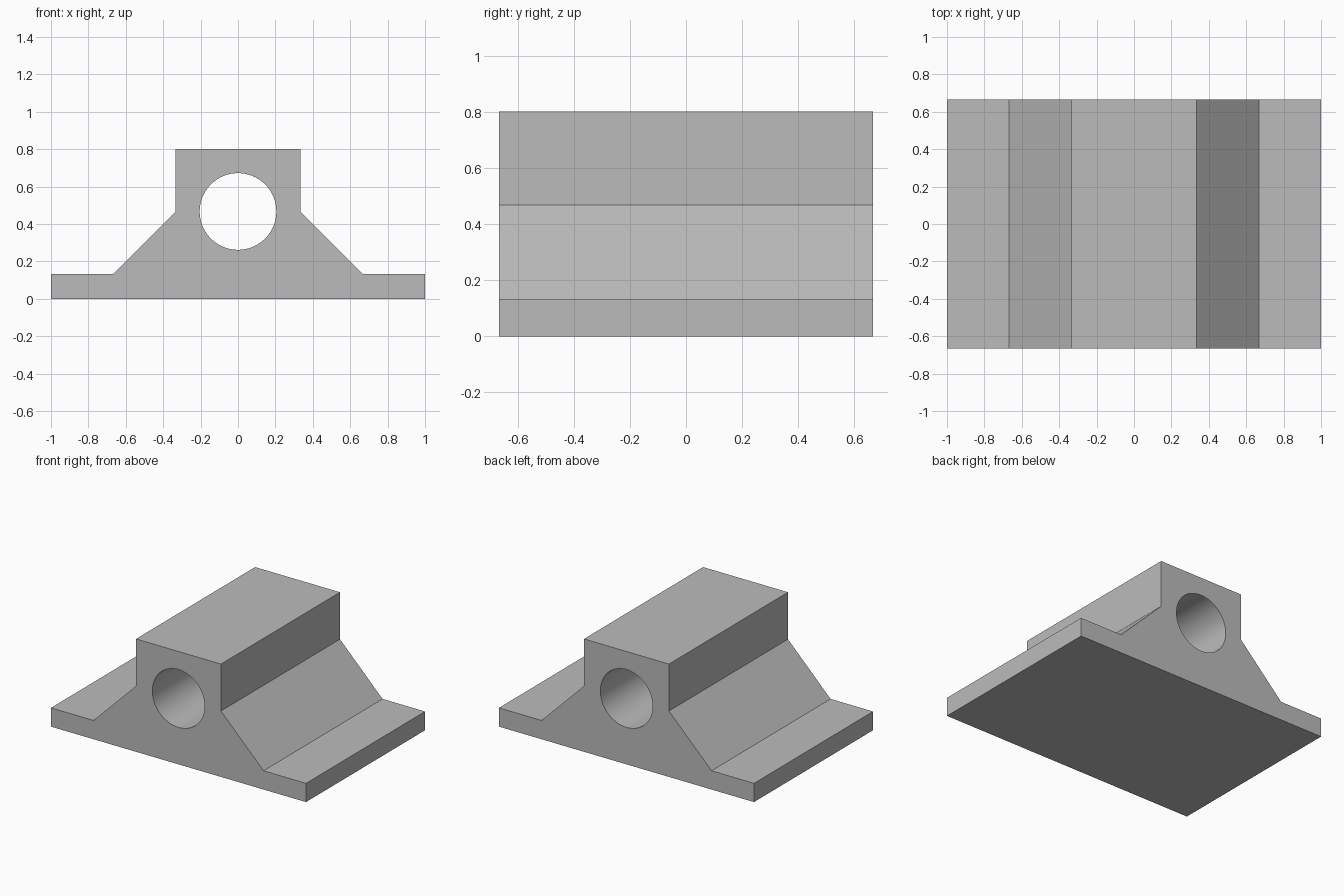
import bpy
import bmesh
import math
from mathutils import Vector

cube = bpy.data.objects.get("Cube")
if cube:
    bpy.data.objects.remove(cube, do_unlink=True)

DEPTH = 1.333
BORE_Z, BORE_RADIUS, BORE_SIDES = 0.467, 0.205, 96

# Flat grey finish
grey = bpy.data.materials.new("plain grey")
grey.use_nodes = True
colour = (0.5, 0.5, 0.5, 1)
grey.diffuse_color = colour
grey.node_tree.nodes["Principled BSDF"].inputs["Base Color"].default_value = colour

# Half profile of the block, mirrored across the centre
half = [(1, 0), (1, 0.133), (0.667, 0.133), (0.333, 0.467), (0.333, 0.8)]
outline = half + [(-x, z) for x, z in reversed(half)]

# Round bore through the block
angles = [2 * math.pi * i / BORE_SIDES for i in range(BORE_SIDES)]
bore = [(BORE_RADIUS * math.cos(a), BORE_Z + BORE_RADIUS * math.sin(a)) for a in angles]


def add_loop(bm, points):
    verts = [bm.verts.new((x, -DEPTH / 2, z)) for x, z in points]
    return [bm.edges.new((v, verts[(i + 1) % len(verts)])) for i, v in enumerate(verts)]


# Fill the profile around the bore, then extrude it front to back
bm = bmesh.new()
edges = add_loop(bm, outline) + add_loop(bm, bore)
bmesh.ops.triangle_fill(bm, edges=edges, use_beauty=True, normal=Vector((0, -1, 0)))
result = bmesh.ops.extrude_face_region(bm, geom=bm.faces[:], use_keep_orig=True)
moved = [g for g in result["geom"] if isinstance(g, bmesh.types.BMVert)]
bmesh.ops.translate(bm, verts=moved, vec=(0, DEPTH, 0))
bmesh.ops.recalc_face_normals(bm, faces=bm.faces[:])

mesh = bpy.data.meshes.new("bearing_block")
bm.to_mesh(mesh)
bm.free()
mesh.materials.append(grey)
block = bpy.data.objects.new("bearing_block", mesh)
bpy.context.collection.objects.link(block)

# Smooth bore, crisp block edges
bpy.ops.object.select_all(action="DESELECT")
block.select_set(True)
bpy.context.view_layer.objects.active = block
bpy.ops.object.shade_smooth_by_angle(angle=math.radians(30))
